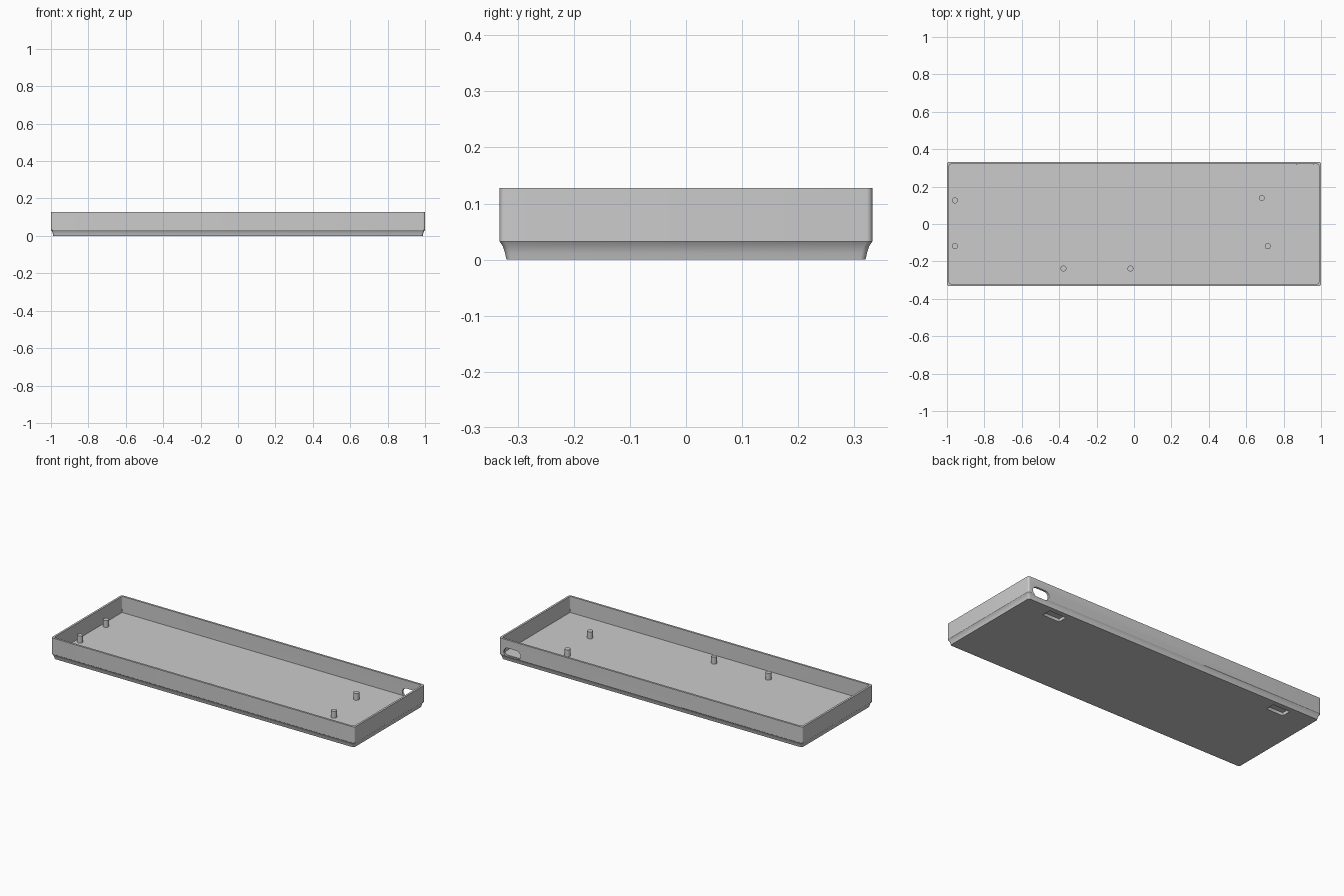
import bpy
import bmesh
from math import cos, sin, pi, radians

if "Cube" in bpy.data.objects:
    bpy.data.objects.remove(bpy.data.objects["Cube"], do_unlink=True)

HALF_X, HALF_Y, HEIGHT = 1.0, 0.332, 0.128
WALL, FLOOR = 0.012, 0.032

grey = bpy.data.materials.new("plain grey")
grey.use_nodes = True
colour = (0.6, 0.6, 0.6, 1)
grey.diffuse_color = colour
grey.node_tree.nodes["Principled BSDF"].inputs["Base Color"].default_value = colour


def rounded_rect(hx, hy, r, steps=6):
    """Counter-clockwise outline of a rectangle with rounded corners."""
    points = []
    for i, (sx, sy) in enumerate([(1, 1), (-1, 1), (-1, -1), (1, -1)]):
        for k in range(steps + 1):
            a = (i + k / steps) * pi / 2
            points.append((sx * (hx - r) + r * cos(a), sy * (hy - r) + r * sin(a)))
    return points


def loft(name, rings):
    """Skin a stack of equal-length rings and cap both ends."""
    bm = bmesh.new()
    loops = [[bm.verts.new(p) for p in ring] for ring in rings]
    for low, high in zip(loops, loops[1:]):
        for i in range(len(low)):
            j = (i + 1) % len(low)
            bm.faces.new((low[i], low[j], high[j], high[i]))
    bm.faces.new(loops[0][::-1])
    bm.faces.new(loops[-1])
    bmesh.ops.recalc_face_normals(bm, faces=bm.faces)
    mesh = bpy.data.meshes.new(name)
    bm.to_mesh(mesh)
    bm.free()
    obj = bpy.data.objects.new(name, mesh)
    bpy.context.collection.objects.link(obj)
    mesh.materials.append(grey)
    return obj


def activate(obj):
    bpy.ops.object.select_all(action='DESELECT')
    obj.select_set(True)
    bpy.context.view_layer.objects.active = obj


def cut(target, cutter):
    mod = target.modifiers.new("cut", 'BOOLEAN')
    mod.operation, mod.solver, mod.object = 'DIFFERENCE', 'EXACT', cutter
    activate(target)
    bpy.ops.object.modifier_apply(modifier=mod.name)
    bpy.data.objects.remove(cutter, do_unlink=True)


# Tray: coved foot, straight wall, rim, then the inside down to the floor
profile = [(0.012, 0), (0.0095, 0.012), (0.006, 0.023), (0, FLOOR),
           (0, HEIGHT), (WALL, HEIGHT), (WALL, FLOOR)]
rings = []
for inset, z in profile:
    radius = 0.003 if z == FLOOR and inset else 0.01
    outline = rounded_rect(HALF_X - inset, HALF_Y - inset, radius)
    rings.append([(x, y, z) for x, y in outline])
tray = loft("tray", rings)

# Cable slot through the back wall
slot = rounded_rect(0.055, 0.027, 0.0269, 8)
cut(tray, loft("slot_cutter", [[(0.914 + u, y, 0.053 + v) for u, v in slot]
                               for y in (HALF_Y - WALL - 0.001, HALF_Y + 0.02)]))

# Shallow recesses under the back edge for rubber feet
for side in (-1, 1):
    pad = rounded_rect(0.056, 0.028, 0.002, 2)
    cut(tray, loft("foot_cutter", [[(side * 0.765 + u, 0.262 + v, z) for u, v in pad]
                                   for z in (-0.02, 0.018)]))

# Mounting pegs standing on the floor
pegs = []
for x, y in [(-0.958, 0.126), (-0.958, -0.118), (-0.377, -0.238),
             (-0.019, -0.238), (0.683, 0.139), (0.715, -0.118)]:
    circle = rounded_rect(0.016, 0.016, 0.0159, 6)
    pegs.append(loft("mounting_peg", [[(x + u, y + v, z) for u, v in circle]
                                      for z in (FLOOR - 0.004, 0.073)]))

for obj in [tray] + pegs:
    activate(obj)
    bpy.ops.object.shade_smooth_by_angle(angle=radians(30))
